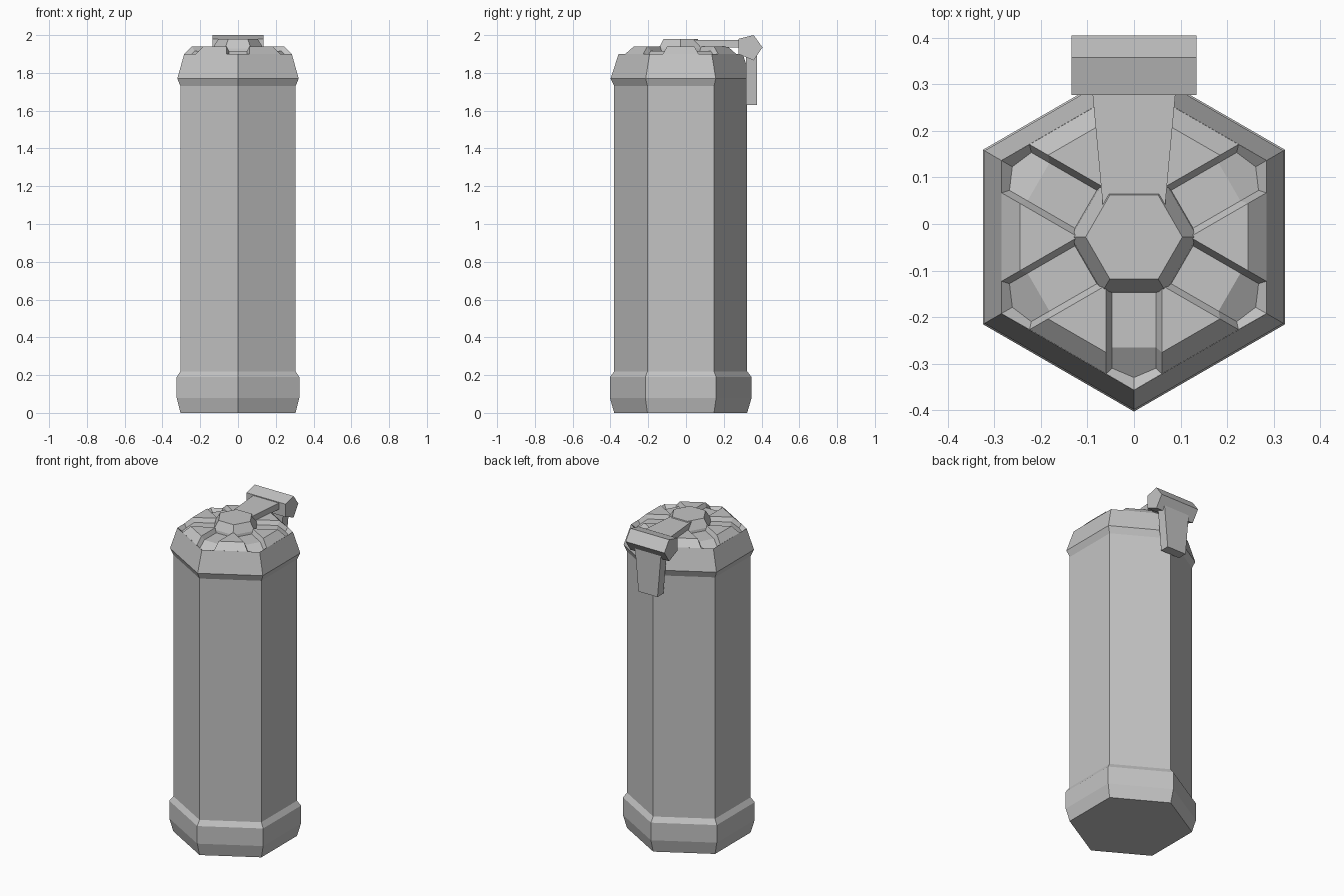
import bpy, bmesh
from math import sin, cos, radians
from mathutils import Vector

if "Cube" in bpy.data.objects:
    bpy.data.objects.remove(bpy.data.objects["Cube"])

metal = bpy.data.materials.new("grey metal")
metal.use_nodes = True
GREY = (0.55, 0.55, 0.55, 1)
metal.diffuse_color = GREY
metal.node_tree.nodes["Principled BSDF"].inputs["Base Color"].default_value = GREY

CY = -0.028  # body axis


def finish(name, bm):
    """Weld, orient and link a flat-shaded part."""
    bmesh.ops.remove_doubles(bm, verts=bm.verts, dist=0.0005)
    bmesh.ops.recalc_face_normals(bm, faces=bm.faces)
    mesh = bpy.data.meshes.new(name)
    bm.to_mesh(mesh)
    bm.free()
    mesh.materials.append(metal)
    obj = bpy.data.objects.new(name, mesh)
    bpy.context.collection.objects.link(obj)
    return obj


def polar(k, u, v, z):
    """Point u outward along corner direction k, v sideways."""
    a = radians(30 + 60 * k)
    return Vector((u * cos(a) - v * sin(a), CY + u * sin(a) + v * cos(a), z))


def face(bm, *points):
    bm.faces.new([bm.verts.new(p) for p in points])


def hex_loft(bm, profile, turn=0.0):
    """Stack hexagon rings given as (corner radius, height)."""
    rings = [[bm.verts.new(polar(k + turn, r, 0, z)) for k in range(6)]
             for r, z in profile]
    for lo, hi in zip(rings, rings[1:]):
        for k in range(6):
            n = (k + 1) % 6
            bm.faces.new((lo[k], lo[n], hi[n], hi[k]))
    return rings


def prism(name, outline, half_start, half_end=None, taper=None):
    """Extrude a (y, z) outline across x; taper picks the end-width points."""
    bm = bmesh.new()
    sides = []
    for s in (-1, 1):
        sides.append([bm.verts.new((s * (half_end if taper and taper(y, z) else half_start), y, z))
                      for y, z in outline])
    bm.faces.new(sides[0])
    bm.faces.new(sides[1])
    for i in range(len(outline)):
        j = (i + 1) % len(outline)
        bm.faces.new((sides[0][i], sides[0][j], sides[1][j], sides[1][i]))
    return finish(name, bm)


# Canister: hexagonal shell with flared foot and shoulder
RIM, RIM_Z, TOP_Z = 0.329, 1.90, 1.94
bm = bmesh.new()
rings = hex_loft(bm, [(0.352, 0), (0.375, 0.08), (0.375, 0.19), (0.352, 0.22),
                      (0.352, 1.73), (0.371, 1.77), (RIM, RIM_Z)])
bm.faces.new(rings[0])

# Lid: six raised wedges separated by sunken channels toward the corners
W, F, FLOOR_Z, LOW_Z = 0.06, 0.047, 1.915, 1.88
for k in range(6):
    n = k + 1
    apex = polar(k, 0.104, W, TOP_Z)
    face(bm, apex, polar(k, 0.248, W, TOP_Z), polar(n, 0.248, -W, TOP_Z))
    face(bm, polar(k, 0.248, W, TOP_Z), polar(k, 0.294, W, RIM_Z),
         polar(n, 0.294, -W, RIM_Z), polar(n, 0.248, -W, TOP_Z))
    tip, corner = polar(k, 0.302, 0, LOW_Z), polar(k, RIM, 0, RIM_Z)
    for s in (-1, 1):
        ridge = [polar(k, u, s * W, z) for u, z in ((0.104, TOP_Z), (0.248, TOP_Z), (0.294, RIM_Z))]
        floor = [polar(k, u, s * F, z) for u, z in ((0.104, FLOOR_Z), (0.237, FLOOR_Z), (0.282, LOW_Z))]
        for i in (0, 1):
            face(bm, ridge[i], ridge[i + 1], floor[i + 1], floor[i])
        face(bm, floor[2], ridge[2], corner, tip)
    face(bm, polar(k, 0.104, -F, FLOOR_Z), polar(k, 0.237, -F, FLOOR_Z),
         polar(k, 0.237, F, FLOOR_Z), polar(k, 0.104, F, FLOOR_Z))
    face(bm, polar(k, 0.237, -F, FLOOR_Z), polar(k, 0.282, -F, LOW_Z), tip,
         polar(k, 0.282, F, LOW_Z), polar(k, 0.237, F, FLOOR_Z))
finish("canister", bm)

# Central hub on the lid
bm = bmesh.new()
rings = hex_loft(bm, [(0.141, 1.90), (0.135, 1.93), (0.104, 1.98)], turn=0.5)
bm.faces.new(rings[0])
bm.faces.new(rings[-1])
finish("hub_cap", bm)

# Lever: arm over the lid, hinge block and hanging handle
prism("lever_arm", [(0.04, 1.935), (0.30, 1.935), (0.30, 1.975), (0.04, 1.975)],
      0.067, 0.091, lambda y, z: y > 0.2)
prism("lever_hinge", [(0.277, 1.90), (0.277, 1.98), (0.358, 2.0), (0.405, 1.935), (0.358, 1.866)], 0.134)
prism("lever_handle", [(0.318, 1.63), (0.376, 1.63), (0.376, 1.90), (0.318, 1.90)],
      0.09, 0.066, lambda y, z: z < 1.8)
